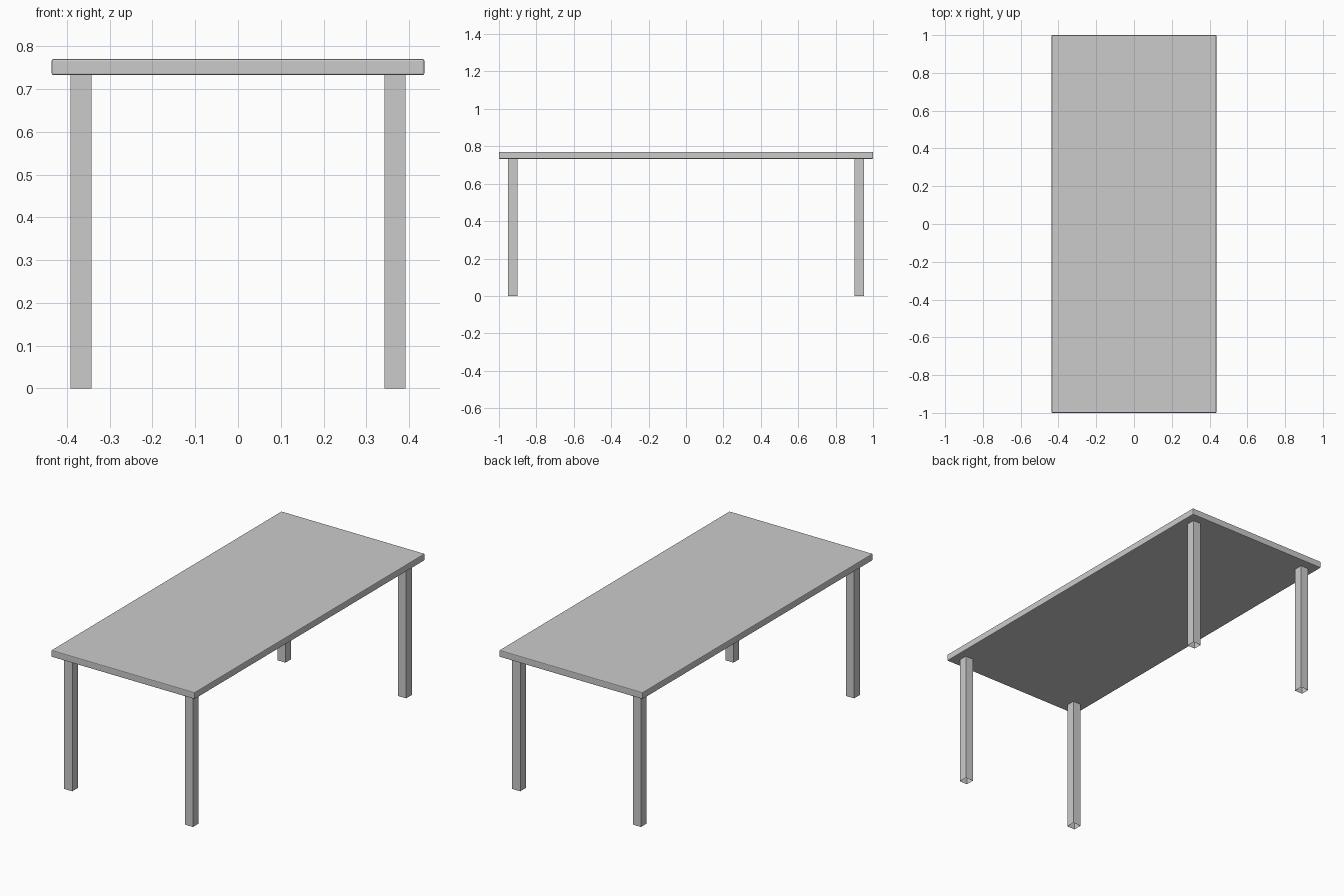
import bpy, bmesh
from mathutils import Matrix, Vector

if "Cube" in bpy.data.objects:
    bpy.data.objects.remove(bpy.data.objects["Cube"])


def make_box(name, center, size, open_ends=False, bevel=0.0):
    bm = bmesh.new()
    bmesh.ops.create_cube(bm, size=1.0, matrix=Matrix.Diagonal((*size, 1.0)))
    if open_ends:
        ends = [f for f in bm.faces if abs(f.normal.z) > 0.9]
        bmesh.ops.delete(bm, geom=ends, context='FACES_ONLY')
    if bevel:
        bmesh.ops.bevel(bm, geom=bm.edges[:], offset=bevel, segments=2,
                        profile=0.5, affect='EDGES')
    mesh = bpy.data.meshes.new(name)
    bm.to_mesh(mesh)
    bm.free()
    obj = bpy.data.objects.new(name, mesh)
    obj.location = Vector(center)
    bpy.context.collection.objects.link(obj)
    return obj


TOP_Z, UNDER_Z = 0.77, 0.733

# Table top with slightly eased edges
make_box("table_top", (0, 0, (TOP_Z + UNDER_Z) / 2),
         (0.872, 2.0, TOP_Z - UNDER_Z), bevel=0.004)

# Four square tube legs, open at the foot
for y_name, sy in (("front", -1), ("back", 1)):
    for x_name, sx in (("left", -1), ("right", 1)):
        make_box(f"{y_name}_{x_name}_leg",
                 (sx * 0.367, sy * 0.926, UNDER_Z / 2),
                 (0.049, 0.049, UNDER_Z), open_ends=True)
